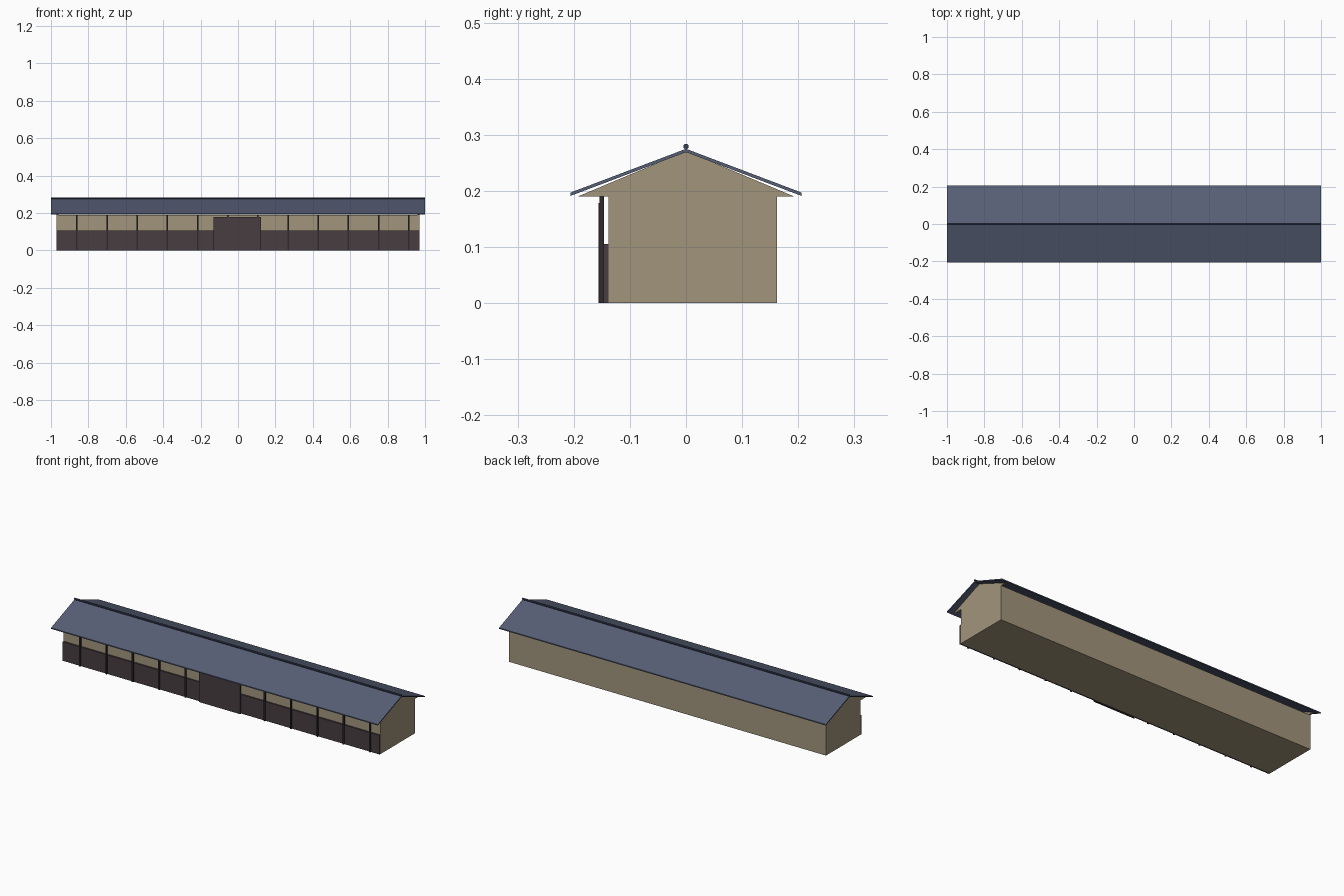
import bpy, math

if "Cube" in bpy.data.objects:
    bpy.data.objects.remove(bpy.data.objects["Cube"])


def material(name, rgb):
    m = bpy.data.materials.new(name)
    m.diffuse_color = (*rgb, 1)
    m.use_nodes = True
    m.node_tree.nodes["Principled BSDF"].inputs["Base Color"].default_value = m.diffuse_color
    return m


TAN = material("tan_wall", (0.36, 0.30, 0.20))
DARK = material("dark_timber", (0.065, 0.048, 0.055))
POST = material("post_timber", (0.03, 0.024, 0.026))
ROOF = material("blue_grey_roof", (0.095, 0.115, 0.18))
RIDGE = material("ridge_metal", (0.04, 0.05, 0.09))


def extrude_x(name, profile, x0, x1, mat):
    """Extrude a counter-clockwise (y, z) profile along x."""
    n = len(profile)
    verts = [(x, y, z) for x in (x0, x1) for y, z in profile]
    faces = [tuple(reversed(range(n))), tuple(range(n, 2 * n))]
    faces += [(i, (i + 1) % n, n + (i + 1) % n, n + i) for i in range(n)]
    mesh = bpy.data.meshes.new(name)
    mesh.from_pydata(verts, [], faces)
    mesh.materials.append(mat)
    ob = bpy.data.objects.new(name, mesh)
    bpy.context.collection.objects.link(ob)
    return ob


def box(name, x0, x1, y0, y1, z0, z1, mat):
    return extrude_x(name, [(y0, z0), (y1, z0), (y1, z1), (y0, z1)], x0, x1, mat)


def mirror(ob, axis):
    mod = ob.modifiers.new("mirror", 'MIRROR')
    mod.use_axis = [a == axis for a in "xyz"]


# Main building body
box("barn_walls", -0.97, 0.97, -0.138, 0.162, 0, 0.19, TAN)

# Triangular gable panels at both ends
gable = extrude_x("gable_panels", [(-0.193, 0.19), (0.193, 0.19), (0, 0.271)],
                  0.96, 0.97, TAN)
mirror(gable, "x")

# Two sloping roof slabs
roof = extrude_x("roof_slabs", [(0, 0.269), (0.206, 0.191), (0.206, 0.197), (0, 0.275)],
                 -1, 1, ROOF)
mirror(roof, "y")

# Ridge cap along the top
r = 0.0052
extrude_x("ridge_cap", [(r * math.cos((i + 0.5) * math.pi / 4),
                         0.279 + r * math.sin((i + 0.5) * math.pi / 4)) for i in range(8)],
          -1, 1, RIDGE)

# Low front panelling
box("front_panelling", -0.97, 0.97, -0.147, -0.138, 0, 0.105, DARK)

# Evenly spaced front posts
for i in range(12):
    x = -0.861 + i * 0.1613
    box(f"front_post_{i + 1}", x - 0.004, x + 0.004, -0.154, -0.146, 0, 0.19, POST)

# Wide sliding door
box("sliding_door", -0.13, 0.122, -0.156, -0.15, 0, 0.178, DARK)
